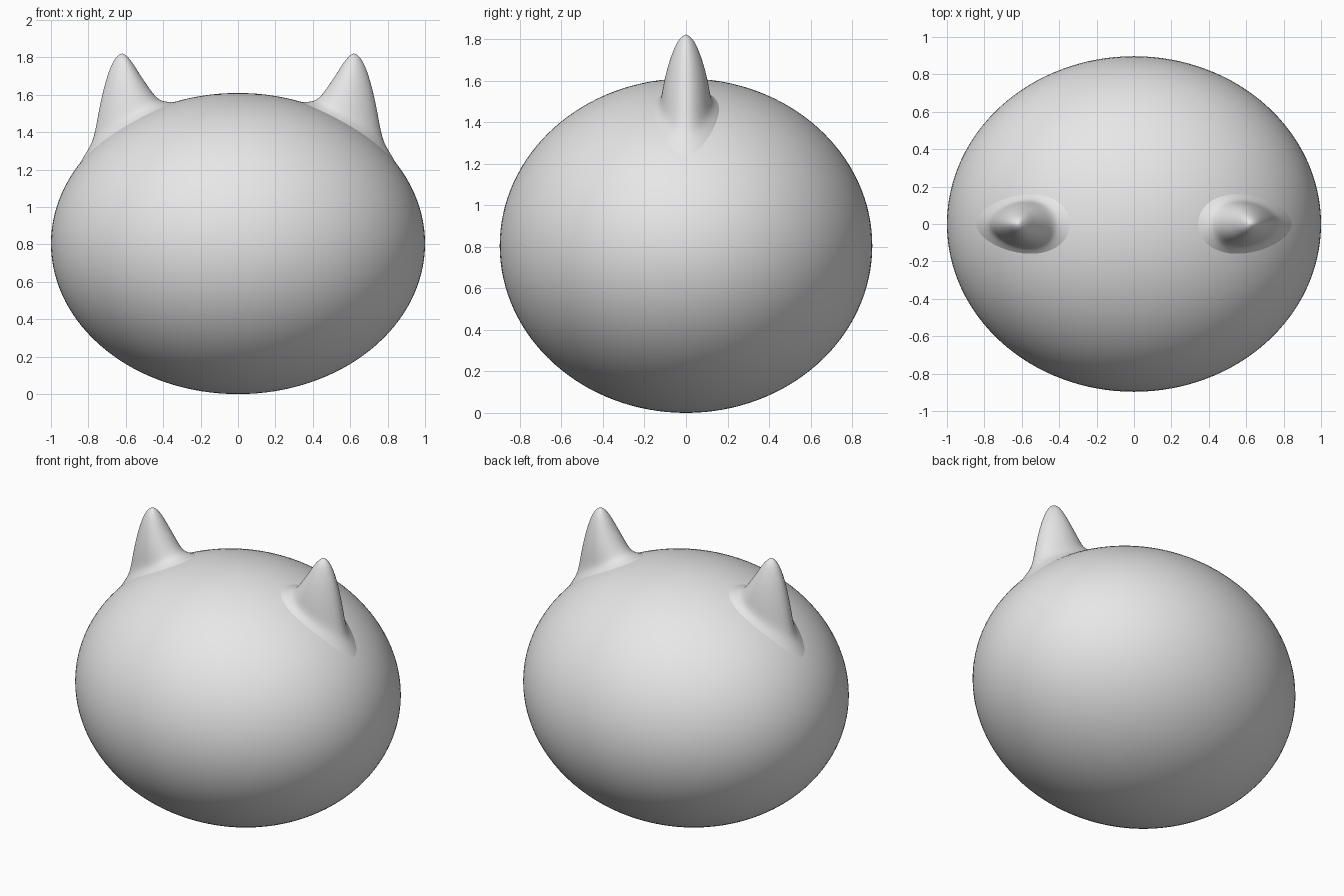
import bpy, bmesh, math
from mathutils import Matrix

if "Cube" in bpy.data.objects:
    bpy.data.objects.remove(bpy.data.objects["Cube"])

RX, RY, RZ = 1.0, 0.897, 0.805   # body radii
N = 24                           # points around each ear ring

grey = bpy.data.materials.new("light grey")
grey.diffuse_color = (0.8, 0.8, 0.8, 1)
grey.use_nodes = True
grey.node_tree.nodes["Principled BSDF"].inputs["Base Color"].default_value = grey.diffuse_color


def finish(bm, name):
    for f in bm.faces:
        f.smooth = True
    mesh = bpy.data.meshes.new(name)
    bm.to_mesh(mesh)
    bm.free()
    mesh.materials.append(grey)
    obj = bpy.data.objects.new(name, mesh)
    bpy.context.collection.objects.link(obj)
    return obj


def surface(x, y=0.0):
    """Height of the upper body surface."""
    return RZ * (1 + math.sqrt(max(0, 1 - (x / RX) ** 2 - (y / RY) ** 2)))


# Round head body
bm = bmesh.new()
bmesh.ops.create_uvsphere(bm, u_segments=128, v_segments=64, radius=1,
                          matrix=Matrix.Translation((0, 0, RZ)) @ Matrix.Diagonal((RX, RY, RZ, 1)))
finish(bm, "head_body")

# Ear rings: outer x, z, inner x, z, half depth, how far the ring follows the body
RINGS = [
    (0.88, 1.175, 0.30, 1.562, 0.175, 1.0),
    (0.83, 1.262, 0.36, 1.562, 0.150, 1.0),
    (0.785, 1.335, 0.405, 1.567, 0.128, 1.0),
    (0.768, 1.39, 0.43, 1.583, 0.118, 1.0),
    (0.755, 1.46, 0.455, 1.61, 0.112, 0.6),
    (0.738, 1.55, 0.49, 1.66, 0.100, 0.3),
    (0.715, 1.65, 0.525, 1.71, 0.082, 0.0),
    (0.69, 1.73, 0.555, 1.76, 0.060, 0.0),
    (0.665, 1.785, 0.58, 1.793, 0.040, 0.0),
    (0.643, 1.811, 0.60, 1.813, 0.020, 0.0),
]


def ear(name, side):
    bm = bmesh.new()
    loops = []
    for xo, zo, xi, zi, depth, follow in RINGS:
        loop = []
        for k in range(N):
            a = 2 * math.pi * k / N
            t = (1 + math.cos(a)) / 2            # 1 on the outer edge
            x = xi + (xo - xi) * t
            y = depth * math.sin(a) * (1 - 0.18 * math.cos(a))
            flat = zi + (zo - zi) * t
            lift = (zi - surface(xi)) * (1 - t) + (zo - surface(xo)) * t
            z = flat + (surface(x, y) + lift - flat) * follow
            loop.append(bm.verts.new((side * x, y, z)))
        loops.append(loop)
    tip = bm.verts.new((side * 0.62, 0, 1.823))

    def face(vs):
        bm.faces.new(vs if side > 0 else vs[::-1])

    for lo, up in zip(loops, loops[1:]):
        for k in range(N):
            n = (k + 1) % N
            face([lo[k], lo[n], up[n], up[k]])
    for k in range(N):
        face([loops[-1][k], loops[-1][(k + 1) % N], tip])
    obj = finish(bm, name)
    sub = obj.modifiers.new("smooth", 'SUBSURF')
    sub.levels = sub.render_levels = 2


# Pair of ears flaring into the head
ear("right_ear", 1)
ear("left_ear", -1)
